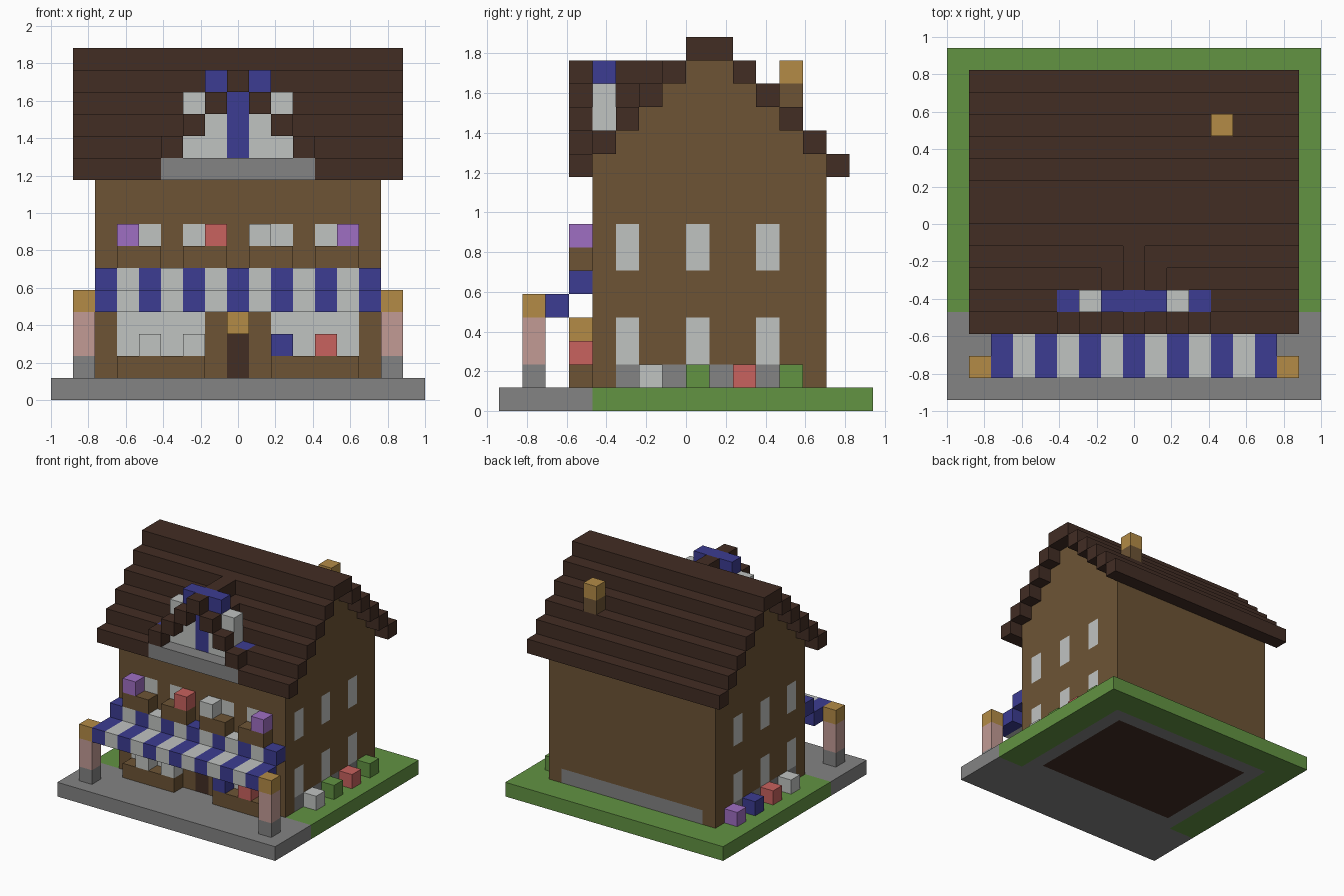
import bpy, bmesh, math
from mathutils import Vector

cube = bpy.data.objects.get("Cube")
if cube:
    bpy.data.objects.remove(cube, do_unlink=True)

U = 2 / 17  # edge of one building block


def material(name, rgb):
    col = [((c / 255 + 0.055) / 1.055) ** 2.4 for c in rgb] + [1]
    m = bpy.data.materials.new(name)
    m.use_nodes = True
    m.diffuse_color = col
    bsdf = m.node_tree.nodes["Principled BSDF"]
    bsdf.inputs["Base Color"].default_value = col
    bsdf.inputs["Roughness"].default_value = 0.9
    return m


DARK = material("dark_wood", (66, 45, 36))
WOOD = material("warm_wood", (109, 84, 53))
WHITE = material("white", (192, 195, 193))
BLUE = material("blue", (60, 60, 146))
GOLD = material("gold", (179, 139, 70))
GREEN = material("grass_green", (98, 147, 66))
GREY = material("stone_grey", (131, 131, 131))
RED = material("red", (200, 98, 94))
PINK = material("dusty_pink", (194, 155, 149))
PURPLE = material("purple", (159, 110, 194))


def span(v):
    return v if isinstance(v, tuple) else (v, v)


def block(name, mat, i, j, k, rule=None):
    """Box over inclusive block ranges; a rule(face, i, j, k) paints block faces."""
    lo = Vector((span(i)[0] - 0.5, span(j)[0] - 8, span(k)[0]))
    hi = Vector((span(i)[1] + 0.5, span(j)[1] - 7, span(k)[1] + 1))
    bm = bmesh.new()
    bmesh.ops.create_cube(bm, size=1)
    for v in bm.verts:
        v.co = Vector([(a + b) / 2 + c * (b - a) for a, b, c in zip(lo, hi, v.co)])
    mats = [mat]
    if rule:
        for axis in range(3):
            normal = Vector([float(a == axis) for a in range(3)])
            for n in range(1, round(hi[axis] - lo[axis])):
                bmesh.ops.bisect_plane(bm, geom=bm.verts[:] + bm.edges[:] + bm.faces[:],
                                       plane_co=normal * (lo[axis] + n), plane_no=normal)
        bm.normal_update()
        for f in bm.faces:
            c = f.calc_center_median() - f.normal * 0.5
            m = rule(f.normal, round(c.x), math.floor(c.y + 8), math.floor(c.z)) or mat
            if m not in mats:
                mats.append(m)
            f.material_index = mats.index(m)
    for v in bm.verts:
        v.co *= U
    mesh = bpy.data.meshes.new(name)
    bm.to_mesh(mesh)
    bm.free()
    for m in mats:
        mesh.materials.append(m)
    obj = bpy.data.objects.new(name, mesh)
    bpy.context.collection.objects.link(obj)
    return obj


# Ground slab: lawn around the back, paving in front, dark floor under the house
def ground_rule(n, i, j, k):
    if abs(i) <= 5 and 5 <= j <= 12:
        return DARK
    if j < 4 or (abs(i) <= 6 and j <= 13):
        return GREY


block("ground", GREEN, (-8, 8), (0, 15), 0, ground_rule)


# House walls with windows, door and stone plinth
def wall_rule(n, i, j, k):
    a = abs(i)
    if n.y < -0.5:
        if i == 0 and k <= 2:
            return DARK
        if (k in (6, 7) and a in (1, 2, 4, 5)) or (k in (2, 3) and 2 <= a <= 5):
            return WHITE
    elif n.y > 0.5:
        if k == 1 and a <= 5:
            return GREY
    elif abs(n.x) > 0.5:
        if k == 1 and 5 <= j <= 12:
            return GREY
        if k in (2, 3, 6, 7) and j in (5, 8, 11):
            return WHITE


block("walls", WOOD, (-6, 6), (4, 13), (1, 10), wall_rule)
for s in range(4):
    block("gable_tier", WOOD, (-6, 6), (5 + s, 12 - s), 11 + s)

# Stepped roof, left open in front for the dormer
for s in range(5):
    block("roof_course_back", DARK, (-7, 7), 14 - s, 10 + s)
    if s < 2:
        for ends in ((-7, -4), (4, 7)):
            block("roof_course_front", DARK, ends, 3 + s, 10 + s)
    else:
        block("roof_course_front", DARK, (-7, 7), 3 + s, 10 + s)
block("roof_ridge", DARK, (-7, 7), (8, 9), 15)

# Chimney
block("chimney", WOOD, 4, 12, 13)
block("chimney_cap", GOLD, 4, 12, 14)

# Dormer
block("dormer_sill", GREY, (-3, 3), 3, 10)
block("dormer_post", BLUE, 0, 4, (11, 13))
block("dormer_top_band", BLUE, (-1, 1), 4, 14)
block("dormer_ridge_front", DARK, 0, 3, 14)
block("dormer_ridge_back", DARK, 0, (5, 6), 14)
for side in (-1, 1):
    block("dormer_panel_inner", WHITE, side, 4, (11, 13))
    block("dormer_panel_outer", WHITE, side * 2, 4, (11, 13))
    block("dormer_foot", BLUE, side * 3, 4, 11)
    block("dormer_roof_back", DARK, side, 5, 13)
    for n in range(1, 4):
        block("dormer_gable_step", DARK, side * n, 3, 14 - n)

# Striped awning on two posts
for i in range(-6, 7):
    stripe = WHITE if i % 2 else BLUE
    block("awning_upper", stripe, i, 3, 5)
    block("awning_lower", stripe, i, (1, 2), 4)
for i in (-7, 7):
    block("post_foot", GREY, i, 1, 1)
    block("post", PINK, i, 1, (2, 3))
    block("post_lamp", GOLD, i, 1, 4)

# Door lamp, shop counters and goods
block("door_lamp", GOLD, 0, 3, 3)
for ends in ((-5, -2), (2, 5)):
    block("counter", WOOD, ends, 3, 1)
for i, mat in ((-4, WHITE), (-2, WHITE), (2, BLUE), (4, RED)):
    block("counter_goods", mat, i, 3, 2)

# Window boxes with one flower each
for ends, i, mat in (((-5, -4), -5, PURPLE), ((-2, -1), -1, RED),
                     ((1, 2), 1, WHITE), ((4, 5), 5, PURPLE)):
    block("window_box", WOOD, ends, 3, 6)
    block("window_flower", mat, i, 3, 7)

# Shrubs along both side walls
for i, row in ((7, (WHITE, GREEN, RED, GREEN)), (-7, (WHITE, RED, BLUE, PURPLE))):
    for n, mat in enumerate(row):
        block("side_shrub", mat, i, 6 + 2 * n, 1)
